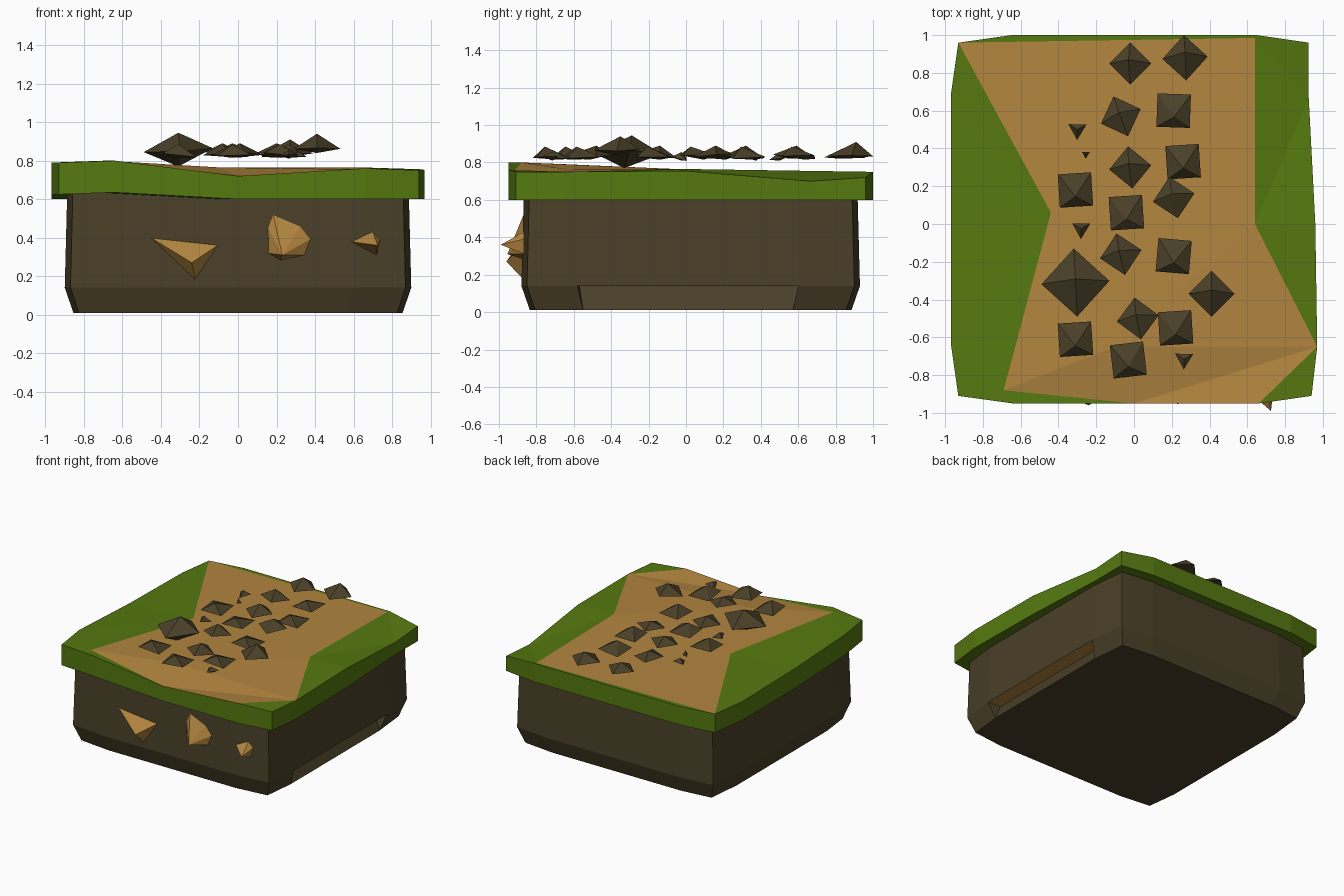
import bpy, bmesh, math, random

if "Cube" in bpy.data.objects:
    bpy.data.objects.remove(bpy.data.objects["Cube"])
random.seed(4)


def material(name, rgb):
    m = bpy.data.materials.new(name)
    m.diffuse_color = (*rgb, 1)
    m.use_nodes = True
    m.node_tree.nodes["Principled BSDF"].inputs["Base Color"].default_value = m.diffuse_color
    return m


GRASS = material("grass green", (0.091, 0.19, 0.005))
SAND = material("sandy path", (0.447, 0.235, 0.05))
EARTH = material("dark earth", (0.068, 0.051, 0.021))


def build(name, verts, faces, mats, index=None):
    """Flat-shaded mesh object; index maps face number to material slot."""
    bm = bmesh.new()
    vs = [bm.verts.new(v) for v in verts]
    for i, f in enumerate(faces):
        face = bm.faces.new([vs[k] for k in f])
        face.material_index = index(i) if index else 0
    bmesh.ops.recalc_face_normals(bm, faces=bm.faces)
    bmesh.ops.triangulate(bm, faces=bm.faces)
    me = bpy.data.meshes.new(name)
    bm.to_mesh(me)
    bm.free()
    for m in mats:
        me.materials.append(m)
    ob = bpy.data.objects.new(name, me)
    bpy.context.collection.objects.link(ob)
    return ob


# Earth block: three rings of a chamfered plan, with a notch low on the right side
plan = [(-.6, -.88), (.6, -.88), (.87, -.85), (.9, -.58), (.9, .6), (.87, .9),
        (.6, .93), (-.6, .93), (-.87, .9), (-.9, .6), (-.9, -.6), (-.87, -.85)]
n = len(plan)
verts = []
for s, z in ((.95, .01), (1, .14), (.985, .66)):
    verts += [(x * s, .025 + (y - .025) * s, z) for x, y in plan]
faces = [list(range(n)), list(range(2 * n, 3 * n))]
for r in (0, n):
    for i in range(n):
        j = (i + 1) % n
        if r == 0 and i == 3:
            continue
        faces.append([r + i, r + j, r + n + j, r + n + i])
verts += [(.79, -.57, .14), (.79, .6, .14)]
a, b = 3 * n, 3 * n + 1
faces += [[a, b, 4, 3], [n + 3, a, 3], [n + 4, b, 4], [n + 3, n + 4, b, a]]
last = len(faces) - 1
build("earth_block", verts, faces, [EARTH, SAND], lambda i: int(i == last))

# Grass slab: wavy rim, with the path cut into its top surface
rim = [(-.97, -.63, .79), (-.93, -.91, .79), (-.64, -.95, .80), (0, -.95, .72),
       (.66, -.95, .76), (.94, -.91, .75), (.97, -.65, .75), (.96, 0, .755),
       (.925, .67, .70), (.925, .96, .72), (.65, 1, .75), (-.65, 1, .75),
       (-.93, .96, .75), (-.97, .68, .75), (-.97, 0, .76)]
inner = [(-.44, .06, .76), (-.69, -.88, .80), (.64, 0, .765),
         (.64, .985, .75), (-.1, -.65, .765)]
path = [(16, 3, 19), (3, 6, 19), (3, 4, 6), (6, 17, 19), (17, 15, 19),
        (15, 16, 19), (17, 18, 15), (18, 12, 15)]
lawn = [(12, 13, 14, 15), (14, 0, 16, 15), (0, 1, 16), (1, 2, 16), (2, 3, 16),
        (6, 7, 17), (7, 8, 17), (8, 9, 18, 17), (9, 10, 18), (4, 5, 6),
        (18, 10, 11, 12)]
k = len(rim)
low = [(x, y, max(.6, z - .165)) for x, y, z in rim]
sides = [(i, (i + 1) % k, 20 + (i + 1) % k, 20 + i) for i in range(k)]
build("grass_slab_with_path", rim + inner + low,
      path + lawn + sides + [tuple(range(20, 20 + k))],
      [GRASS, SAND], lambda i: int(i < len(path)))


# Sandy stones sticking out of the front wall: (x, z) outline and an apex
def wall_stone(name, outline, apex):
    m = len(outline)
    vs = [(x, -.865, z) for x, z in outline] + [apex]
    build(name, vs, [(i, (i + 1) % m, m) for i in range(m)] + [tuple(range(m))], [SAND])


wall_stone("wall_stone_left", [(-.47, .41), (-.09, .37), (-.22, .17)], (-.24, -.96, .27))
wall_stone("wall_stone_middle", [(.18, .53), (.33, .47), (.39, .40), (.36, .31),
                                 (.22, .28), (.15, .32), (.15, .46)], (.23, -.955, .31))
wall_stone("wall_stone_right", [(.58, .38), (.70, .43), (.74, .39), (.72, .31)],
           (.725, -.99, .36))


# Dark rocks over the path: squashed double pyramids
def rock(x, y, r, sides, turn, z, top, bottom, dx, dy):
    vs = []
    for i in range(sides):
        t = turn + i * math.tau / sides
        vs.append((x + r * math.cos(t), y + r * math.sin(t), z + random.uniform(-.012, .012)))
    vs += [(x + dx, y + dy, z + top), (x - dx, y - dy, z - bottom)]
    fs = []
    for i in range(sides):
        j = (i + 1) % sides
        fs += [(i, j, sides), (j, i, sides + 1)]
    build("rock", vs, fs, [EARTH])


for x, y, turn in ((-.02, .85, 0), (-.07, .57, .35), (-.02, .3, .1),
                   (-.07, -.16, .2), (.21, .14, .2), (.02, -.5, .15)):
    rock(x, y, .112, 4, turn, .835, .055, .015, -.01, .02)
for x, y, turn in ((.21, .6, .75), (.26, .33, .85), (-.31, .18, .85), (-.04, .06, .85),
                   (.21, -.17, .7), (-.31, -.61, .85), (-.03, -.72, .9), (.22, -.55, .85)):
    rock(x, y, .125, 4, turn, .83, .055, .015, 0, -.035)
rock(.27, .88, .12, 4, .05, .84, .07, .02, 0, .03)
rock(.41, -.37, .122, 4, 0, .865, .075, .025, 0, .02)
rock(-.31, -.31, .18, 4, .05, .855, .09, .085, 0, .02)
for x, y, r in ((-.3, .5, .055), (-.255, .37, .024), (-.28, -.025, .055), (.265, -.715, .055)):
    rock(x, y, r, 3, .5, .82, .035, .01, 0, 0)
